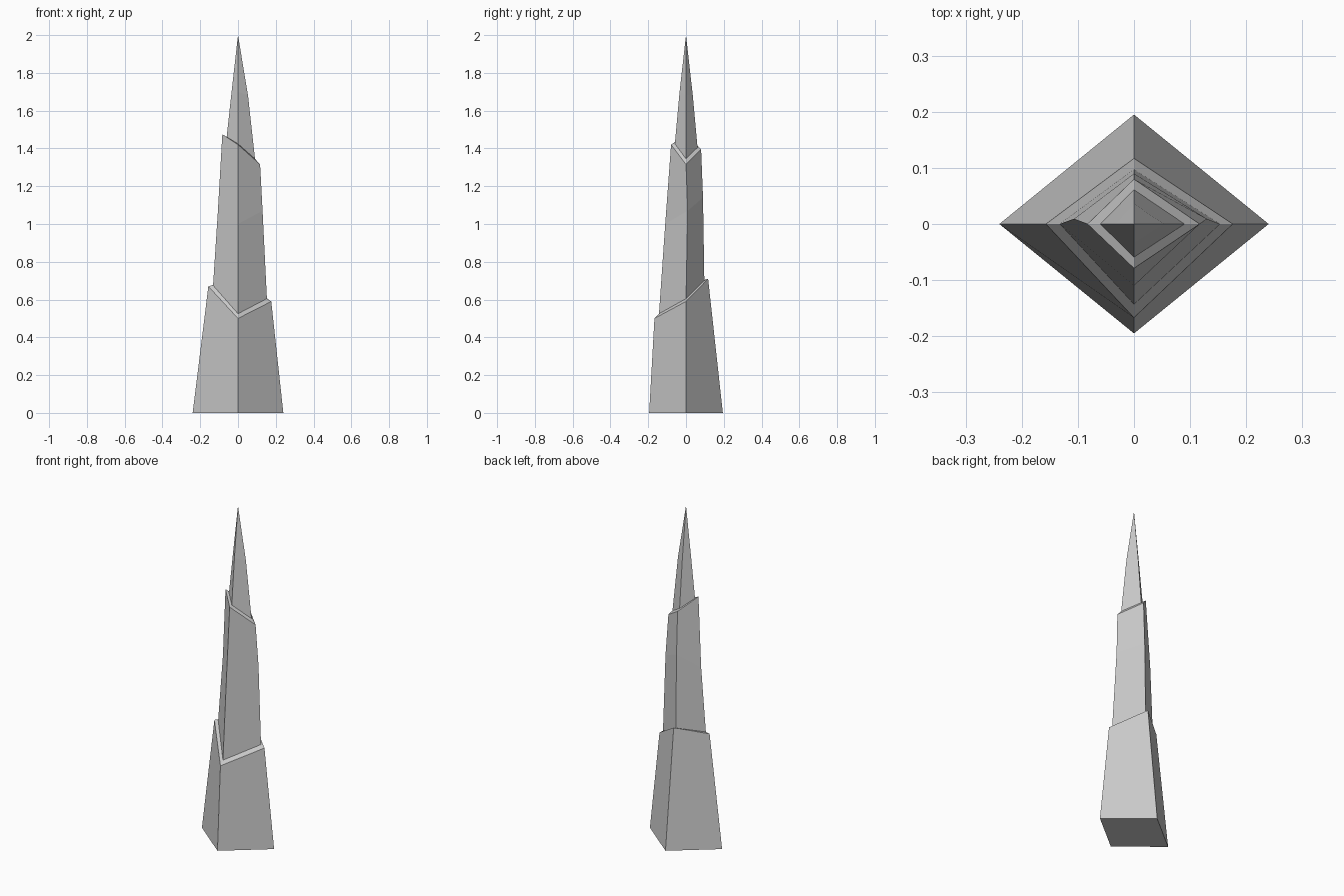
import bpy, bmesh

if "Cube" in bpy.data.objects:
    bpy.data.objects.remove(bpy.data.objects["Cube"])

# Diamond cross-sections, each listed as (left x, z), (front y, z), (right x, z), (back y, z), side shift in y
rings = [
    ((-0.24, 0.0), (-0.195, 0.0), (0.24, 0.0), (0.195, 0.0), 0),           # foot
    ((-0.157, 0.67), (-0.167, 0.50), (0.176, 0.59), (0.117, 0.71), 0),     # lower tier rim
    ((-0.132, 0.675), (-0.143, 0.525), (0.153, 0.605), (0.097, 0.70), 0),  # lower ledge
    ((-0.107, 1.06), (-0.11, 1.0), (0.13, 1.07), (0.09, 1.14), 0.009),     # middle tier bend
    ((-0.083, 1.475), (-0.079, 1.42), (0.117, 1.315), (0.080, 1.395), 0),  # middle tier rim
    ((-0.060, 1.46), (-0.059, 1.425), (0.090, 1.345), (0.061, 1.405), 0),  # upper ledge
    ((-0.034, 1.70), (-0.034, 1.70), (0.053, 1.68), (0.036, 1.68), 0),     # spire bend
]

bm = bmesh.new()
loops = []
for left, front, right, back, shift in rings:
    loops.append([bm.verts.new(p) for p in (
        (left[0], shift, left[1]), (0, front[0], front[1]),
        (right[0], shift, right[1]), (0, back[0], back[1]))])

# Tier walls and ledges
for low, high in zip(loops, loops[1:]):
    for i in range(4):
        j = (i + 1) % 4
        bm.faces.new((low[i], low[j], high[j], high[i]))

# Pointed tip and flat base
tip = bm.verts.new((0, 0, 2.0))
for i in range(4):
    bm.faces.new((loops[-1][i], loops[-1][(i + 1) % 4], tip))
bm.faces.new(loops[0][::-1])
bmesh.ops.recalc_face_normals(bm, faces=bm.faces)

mesh = bpy.data.meshes.new("tiered_spire")
bm.to_mesh(mesh)
bm.free()
bpy.context.collection.objects.link(bpy.data.objects.new("tiered_spire", mesh))
